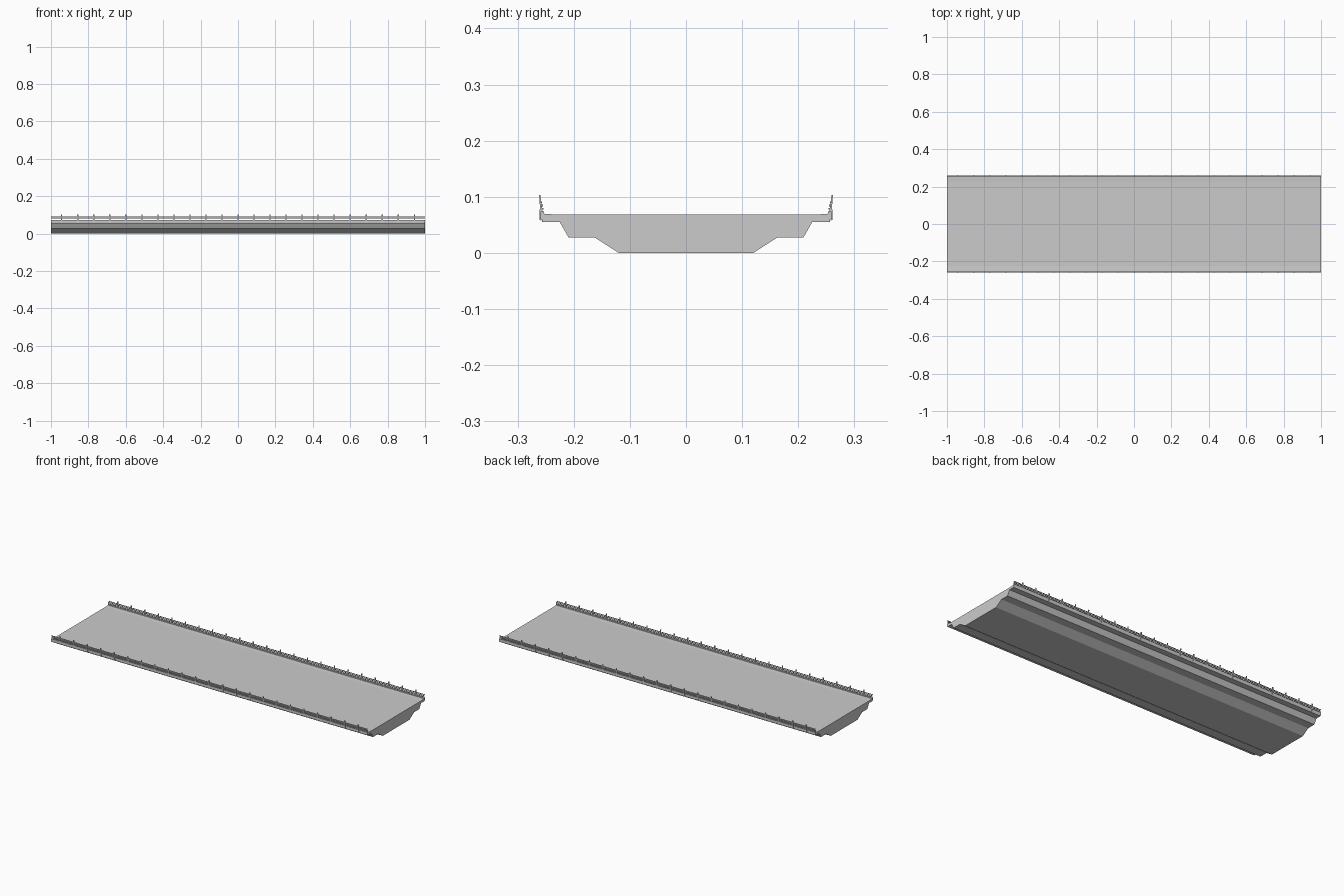
import bpy

if "Cube" in bpy.data.objects:
    bpy.data.objects.remove(bpy.data.objects["Cube"])

def extrude(name, profile, x0, x1, offsets=(0,)):
    """Closed (y, z) profile extruded along x, repeated at each x offset."""
    verts, faces, n = [], [], len(profile)
    for dx in offsets:
        b = len(verts)
        verts += [(x + dx, y, z) for x in (x0, x1) for y, z in profile]
        faces.append([b + i for i in range(n)][::-1])
        faces.append([b + n + i for i in range(n)])
        faces += [[b + i, b + (i + 1) % n, b + n + (i + 1) % n, b + n + i] for i in range(n)]
    mesh = bpy.data.meshes.new(name)
    mesh.from_pydata(verts, [], faces)
    obj = bpy.data.objects.new(name, mesh)
    bpy.context.collection.objects.link(obj)
    return obj

def mirror_y(obj):
    obj.modifiers.new("mirror", 'MIRROR').use_axis = (False, True, False)

def rail_profile(y, z, w, h):
    return [(y - w/2, z - h/2), (y + w/2, z - h/2), (y + w/2, z + h/2), (y - w/2, z + h/2)]

# Stepped road deck, full cross-section
half = [(0.12, 0), (0.162, 0.027), (0.209, 0.027), (0.225, 0.055),
        (0.257, 0.055), (0.257, 0.0705), (0.25, 0.0695), (0.225, 0.068)]
extrude("bridge_deck", half + [(-y, z) for y, z in reversed(half)], -1, 1)

# Edge curb strip outside the deck
mirror_y(extrude("edge_curb", [(0.2525, 0.068), (0.2585, 0.057), (0.2595, 0.06),
                              (0.2595, 0.0735), (0.2535, 0.0735)], -1, 1))

# Horizontal guard rails, stacked along the lean of the posts
for i, z in enumerate((0.0785, 0.0845, 0.0905)):
    y = 0.2555 + i * 0.0012
    mirror_y(extrude(f"guard_rail_{i + 1}", rail_profile(y, z, 0.003, 0.003), -1, 1))

# Leaning tapered posts
count, pitch = 23, 0.0857
xs = [(i - (count - 1) / 2) * pitch for i in range(count)]
mirror_y(extrude("rail_posts", [(0.2555, 0.07), (0.261, 0.058), (0.2605, 0.085), (0.262, 0.103),
                               (0.2595, 0.103), (0.257, 0.085)], -0.003, 0.003, xs))
